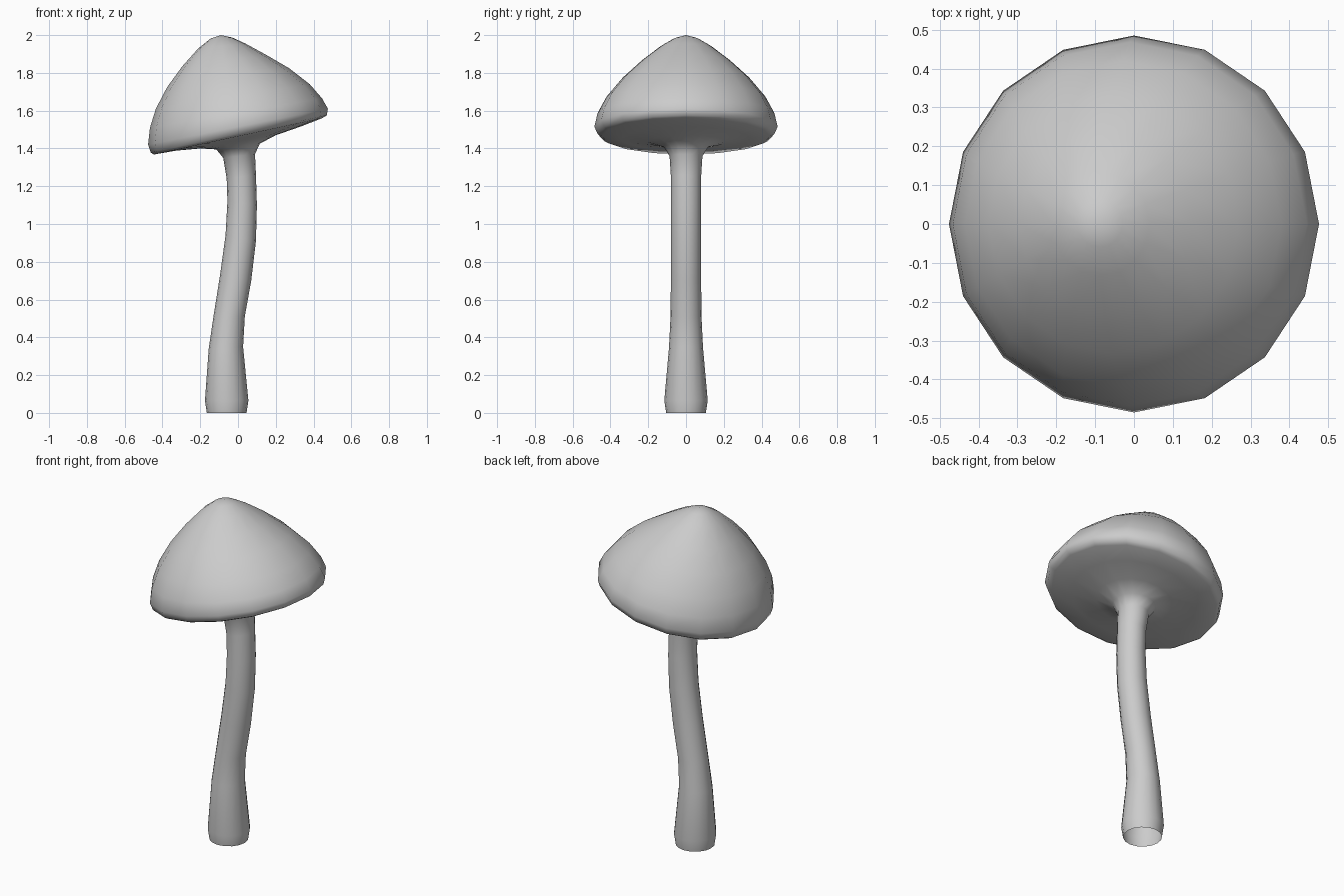
import bpy, bmesh, math

SIDES = 16
# Each ring: left x, left z, right x, right z, half-width in y (base to crown)
STEM = [
    (-0.165, 0.0, 0.045, 0.0, 0.105),
    (-0.175, 0.065, 0.055, 0.065, 0.115),
    (-0.155, 0.34, 0.027, 0.35, 0.09),
    (-0.13, 0.51, 0.036, 0.51, 0.082),
    (-0.095, 0.73, 0.07, 0.70, 0.08),
    (-0.066, 0.94, 0.095, 0.91, 0.08),
    (-0.056, 1.12, 0.10, 1.10, 0.08),
    (-0.06, 1.24, 0.095, 1.26, 0.08),
    (-0.078, 1.35, 0.09, 1.37, 0.087),
]
UNDERSIDE = [
    (-0.115, 1.395, 0.115, 1.425, 0.12),
    (-0.20, 1.40, 0.20, 1.47, 0.21),
    (-0.33, 1.388, 0.335, 1.517, 0.34),
    (-0.445, 1.368, 0.445, 1.56, 0.445),
]
CROWN = [
    (-0.462, 1.378, 0.470, 1.575, 0.468),
    (-0.476, 1.42, 0.476, 1.61, 0.485),
    (-0.466, 1.51, 0.445, 1.665, 0.468),
    (-0.435, 1.61, 0.38, 1.74, 0.42),
    (-0.375, 1.725, 0.27, 1.825, 0.335),
    (-0.295, 1.835, 0.15, 1.895, 0.235),
    (-0.21, 1.93, 0.04, 1.955, 0.133),
    (-0.145, 1.982, -0.03, 1.987, 0.06),
]

bm = bmesh.new()


def ring(lx, lz, rx, rz, w):
    verts = []
    for i in range(SIDES):
        a = 2 * math.pi * i / SIDES
        t = (1 + math.cos(a)) / 2
        verts.append(bm.verts.new((lx + (rx - lx) * t, w * math.sin(a), lz + (rz - lz) * t)))
    return verts


# Continuous skin from the open stem base up to the crown
rings = [ring(*r) for r in STEM + UNDERSIDE + CROWN]
for a, b in zip(rings, rings[1:]):
    for i in range(SIDES):
        j = (i + 1) % SIDES
        bm.faces.new((a[i], a[j], b[j], b[i]))

# Crown tip
tip = bm.verts.new((-0.09, 0, 2.0))
for i in range(SIDES):
    bm.faces.new((rings[-1][i], rings[-1][(i + 1) % SIDES], tip))

mesh = bpy.data.meshes.new("mushroom")
bm.to_mesh(mesh)
bm.free()
obj = bpy.data.objects.new("mushroom", mesh)
bpy.context.collection.objects.link(obj)
bpy.context.view_layer.objects.active = obj
obj.select_set(True)
bpy.ops.object.shade_smooth_by_angle(angle=math.radians(60))
